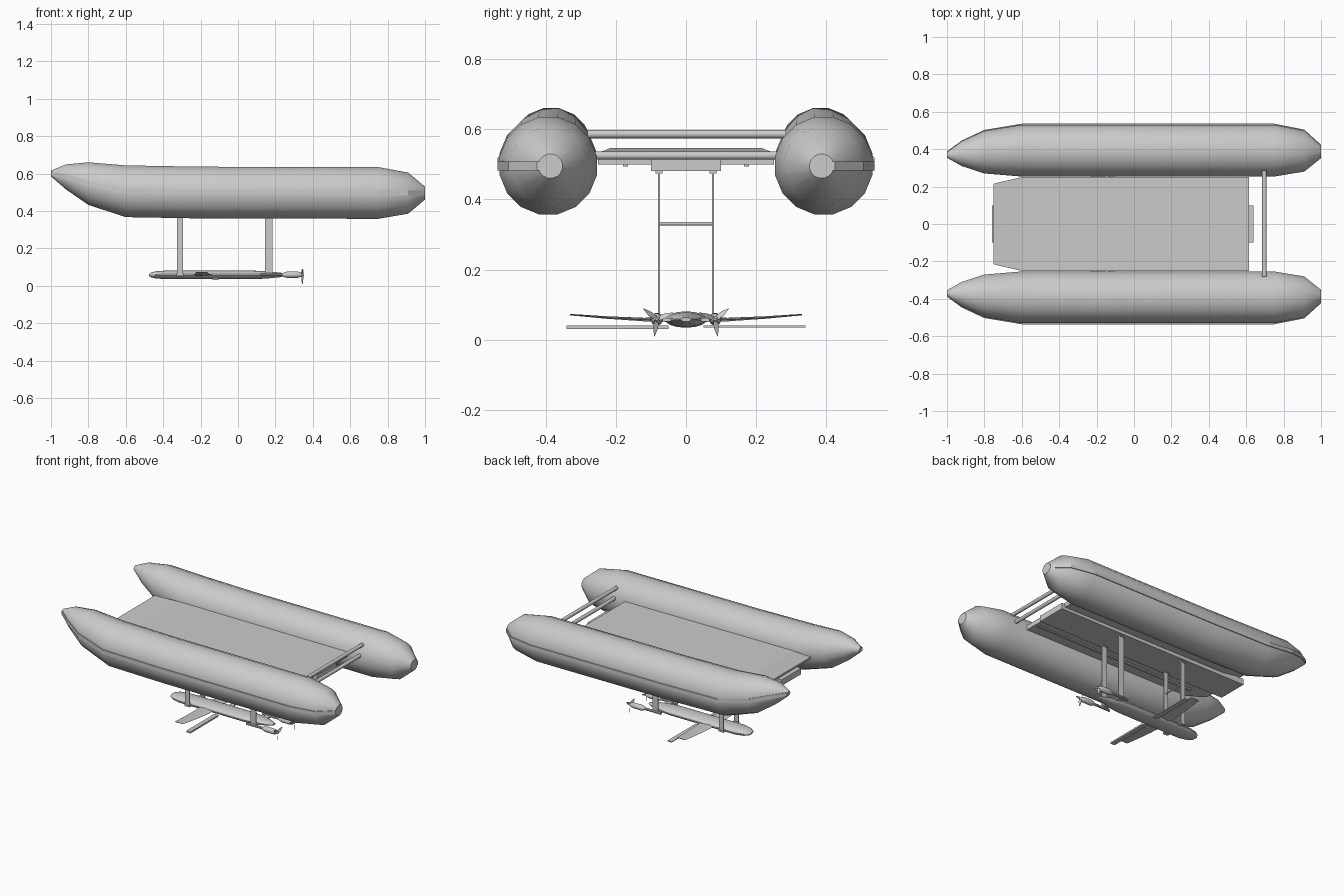
import bpy
import bmesh
import math
from mathutils import Matrix, Vector

cube = bpy.data.objects.get("Cube")
if cube:
    bpy.data.objects.remove(cube, do_unlink=True)

grey = bpy.data.materials.new("plain_grey")
grey.use_nodes = True
grey.diffuse_color = (0.6, 0.6, 0.6, 1)
grey.node_tree.nodes["Principled BSDF"].inputs["Base Color"].default_value = (0.6, 0.6, 0.6, 1)


def finish(name, bm, smooth=True):
    bmesh.ops.recalc_face_normals(bm, faces=bm.faces)
    mesh = bpy.data.meshes.new(name)
    bm.to_mesh(mesh)
    bm.free()
    mesh.materials.append(grey)
    if smooth:
        mesh.shade_smooth()
        mesh.set_sharp_from_angle(angle=math.radians(32))
    obj = bpy.data.objects.new(name, mesh)
    bpy.context.collection.objects.link(obj)
    return obj


def loft(name, rings, smooth=True):
    """Skin a list of closed rings and cap both ends."""
    bm = bmesh.new()
    loops = [[bm.verts.new(p) for p in ring] for ring in rings]
    n = len(loops[0])
    for a, b in zip(loops, loops[1:]):
        for i in range(n):
            j = (i + 1) % n
            bm.faces.new((a[i], a[j], b[j], b[i]))
    bm.faces.new(loops[0])
    bm.faces.new(loops[-1])
    return finish(name, bm, smooth)


def oval(x, y, z, ry, rz, sides=16):
    """Ring across the x axis."""
    turns = [2 * math.pi * (i + 0.5) / sides for i in range(sides)]
    return [(x, y + ry * math.cos(t), z + rz * math.sin(t)) for t in turns]


def box(name, xs, ys, zs):
    corners = [(xs[0], zs[0]), (xs[1], zs[0]), (xs[1], zs[1]), (xs[0], zs[1])]
    return loft(name, [[(x, y, z) for x, z in corners] for y in ys], False)


def rod(name, x, z, radius, y0, y1):
    turns = [2 * math.pi * i / 12 for i in range(12)]
    return loft(name, [[(x + radius * math.cos(t), y, z + radius * math.sin(t))
                        for t in turns] for y in (y0, y1)])


def foil(name, sections):
    """Wing from sections of leading x, trailing x, y, z, thickness."""
    shape = [(0, 0), (0.3, 0.5), (1, 0.06), (1, -0.06), (0.3, -0.5)]
    return loft(name, [[(a + (b - a) * u, y, z + t * v) for u, v in shape]
                       for a, b, y, z, t in sections])


# Float stations: x, distance from centre line, height, radius
stations = [(-1, 0.37, 0.6, 0.016), (-0.92, 0.376, 0.582, 0.068),
            (-0.8, 0.384, 0.546, 0.116), (-0.6, 0.392, 0.505, 0.141),
            (-0.2, 0.392, 0.498, 0.141), (0.75, 0.392, 0.496, 0.141),
            (0.91, 0.39, 0.495, 0.112), (1, 0.386, 0.495, 0.035)]

for side, word in ((1, "back"), (-1, "front")):
    # Inflated float and its rubbing strake
    loft(word + "_float", [oval(x, side * y, z, r, r) for x, y, z, r in stations])
    strake = []
    for x, y, z, r in stations:
        h = min(0.013, r * 0.7)
        inner, outer = side * (y + r * 0.8), side * (y + r + 0.003)
        strake.append([(x, inner, z - h), (x, outer, z - h),
                       (x, outer, z + h), (x, inner, z + h)])
    loft(word + "_rubbing_strake", strake, False)

    # Hydrofoil struts with mounting feet
    for x, half, place in ((-0.31, 0.016, "bow"), (0.165, 0.02, "stern")):
        y = side * 0.077
        box(f"{word}_{place}_strut", (x - half, x + half), (y - 0.003, y + 0.003), (0.055, 0.482))
        box(f"{word}_{place}_strut_foot", (x - half, x + half), (y - 0.01, y + 0.01), (0.474, 0.482))

    # Swept wing with raised tip
    foil(word + "_wing", [(-0.24, -0.14, side * 0.03, 0.058, 0.014),
                          (-0.235, -0.145, side * 0.12, 0.058, 0.01),
                          (-0.23, -0.155, side * 0.23, 0.064, 0.007),
                          (-0.225, -0.165, side * 0.33, 0.072, 0.004)])

    # Thruster pod with boom, hub and three blades
    y, z = side * 0.083, 0.059
    loft(word + "_thruster_boom", [oval(x, y, z, 0.008, 0.008, 10) for x in (0.12, 0.26)])
    pod = ((0.235, 0.006), (0.25, 0.015), (0.27, 0.018), (0.32, 0.017), (0.34, 0.011), (0.352, 0.004))
    loft(word + "_thruster_pod", [oval(x, y, z, r, r, 12) for x, r in pod])
    for k in range(3):
        spin = Matrix.Translation((0.343, y, z)) @ Matrix.Rotation(
            math.radians(180 + 8 * side + 120 * k), 4, "X")
        rings = []
        for h, w, lean in ((0.004, 0.006, 0.005), (0.025, 0.007, 0.004), (0.049, 0.001, 0.001)):
            rings.append([spin @ Vector(p) for p in (
                (-lean, -w, h), (-lean + 0.002, -w, h), (lean + 0.002, w, h), (lean, w, h))])
        loft(f"{word}_propeller_blade_{k + 1}", rings, False)

# Low stabiliser foils
box("front_stabiliser", (-0.135, -0.105), (-0.34, -0.05), (0.031, 0.041))
box("back_stabiliser", (-0.135, -0.105), (0.05, 0.34), (0.036, 0.041))

# Deck with tapered, raised bow
deck = [(-0.75, 0.215, 0.535, 0.547), (-0.7, 0.228, 0.52, 0.541),
        (-0.6, 0.25, 0.505, 0.533), (0.615, 0.25, 0.5, 0.53)]
loft("deck", [[(x, -w, low), (x, w, low), (x, w, top), (x, -w, top)]
              for x, w, low, top in deck], False)
box("deck_keel_beam", (-0.76, 0.64), (-0.1, 0.1), (0.481, 0.52))
for side in (1, -1):
    box("deck_stringer", (-0.58, 0.6), (side * 0.165, side * 0.18), (0.494, 0.502))

# Stern cross tubes
for z, word in ((0.586, "upper"), (0.525, "lower")):
    rod(word + "_cross_tube", 0.697, z, 0.012, -0.28, 0.285)

# Strut brace and lower mounting bars
rod("strut_brace", -0.31, 0.331, 0.005, -0.077, 0.077)
for x in (-0.31, 0.165):
    box("hull_mount", (x - 0.018, x + 0.018), (-0.083, 0.083), (0.053, 0.063))

# Submerged slender hull
hull = ((-0.475, 0.012, 0.005), (-0.465, 0.03, 0.013), (-0.44, 0.047, 0.019),
        (-0.39, 0.06, 0.023), (0.08, 0.06, 0.023), (0.15, 0.052, 0.02),
        (0.22, 0.034, 0.013), (0.26, 0.014, 0.006))
loft("submerged_hull", [oval(x, 0, 0.058, ry, rz, 20) for x, ry, rz in hull])
